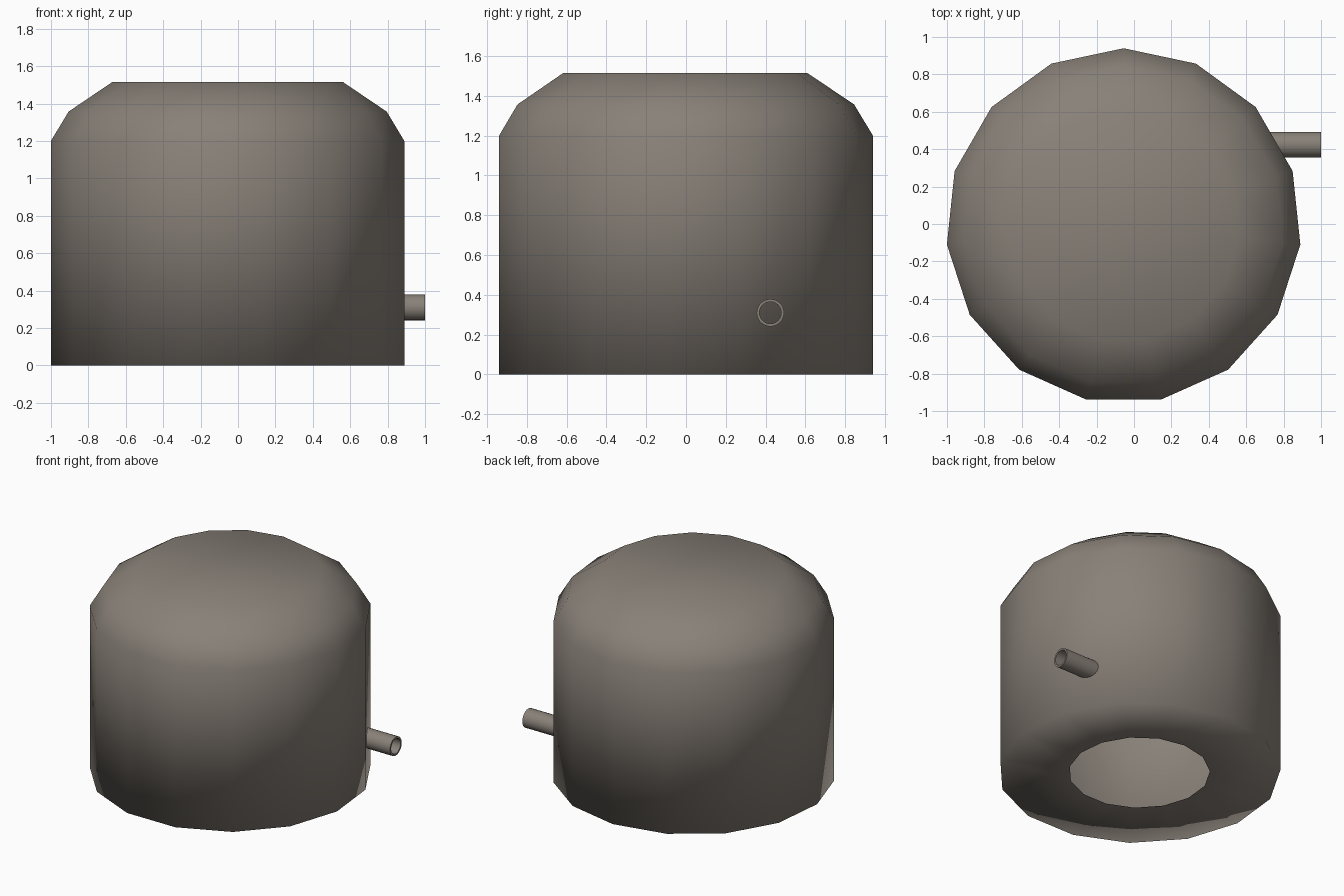
import bpy, bmesh, math

if "Cube" in bpy.data.objects:
    bpy.data.objects.remove(bpy.data.objects["Cube"])

mat = bpy.data.materials.new("warm grey")
mat.diffuse_color = (0.25, 0.22, 0.19, 1)
mat.use_nodes = True
mat.node_tree.nodes["Principled BSDF"].inputs["Base Color"].default_value = mat.diffuse_color


def finish(bm, name):
    bmesh.ops.recalc_face_normals(bm, faces=bm.faces)
    for f in bm.faces:
        f.smooth = True
    me = bpy.data.meshes.new(name)
    bm.to_mesh(me)
    bm.free()
    me.materials.append(mat)
    ob = bpy.data.objects.new(name, me)
    bpy.context.collection.objects.link(ob)
    return ob


def lathe(bm, profile, n, start, closed=False):
    """Spin (radius, height) points round z; returns the rings of vertices."""
    rings = [[bm.verts.new((r * math.cos(start + 2 * math.pi * i / n),
                            r * math.sin(start + 2 * math.pi * i / n), z))
              for i in range(n)] for r, z in profile]
    pairs = list(zip(rings, rings[1:]))
    if closed:
        pairs.append((rings[-1], rings[0]))
    for a, b in pairs:
        for i in range(n):
            j = (i + 1) % n
            bm.faces.new((a[i], a[j], b[j], b[i]))
    return rings


# 15-sided thin shell: underside ring with a round opening, wall, stepped shoulder, flat top
bm = bmesh.new()
rings = lathe(bm, [(0.475, 0), (0.95, 0), (0.95, 1.2), (0.855, 1.357), (0.62, 1.515)],
              15, math.pi / 2)
bm.faces.new(rings[-1])
body = finish(bm, "domed_shell")
# make sure the open shell faces outwards
if body.data.polygons[-1].normal.z < 0:
    body.data.flip_normals()
body.location = (-0.0555, -0.0104, 0)

# hollow spout sticking out of the right side
bm = bmesh.new()
lathe(bm, [(0.069, 0), (0.069, 0.3), (0.055, 0.3), (0.055, 0)], 24, 0, closed=True)
spout = finish(bm, "spout")
spout.rotation_euler = (0, math.pi / 2, 0)
spout.location = (0.70, 0.424, 0.31)
bpy.context.view_layer.objects.active = spout
spout.select_set(True)
bpy.ops.object.shade_smooth_by_angle(angle=math.radians(40))
